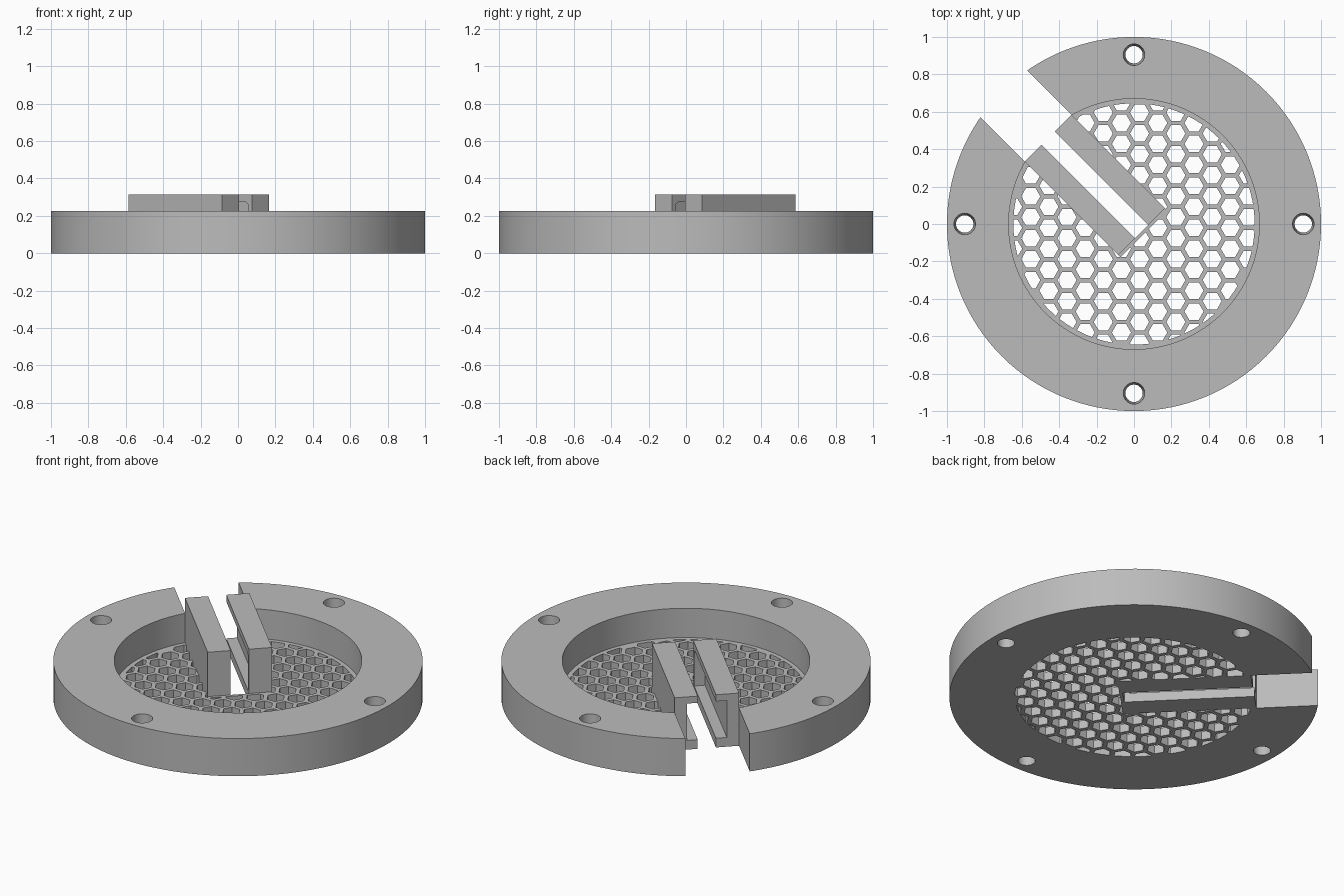
import bpy, bmesh, math
from mathutils import Matrix

if "Cube" in bpy.data.objects:
    bpy.data.objects.remove(bpy.data.objects["Cube"])

grey = bpy.data.materials.new("light grey")
grey.diffuse_color = (0.5, 0.5, 0.5, 1)
grey.use_nodes = True
grey.node_tree.nodes["Principled BSDF"].inputs["Base Color"].default_value = grey.diffuse_color

TURN = Matrix.Rotation(math.radians(135), 4, 'Z')   # slot runs to the back left
RIM_H, FLOOR_H, RAIL_H = 0.225, 0.05, 0.315
HOLE_R, HALF_SLOT, HALF_GAP = 0.67, 0.177, 0.05
RAIL_A, RAIL_B = -0.057, 0.65


def finish(name, bm):
    bmesh.ops.recalc_face_normals(bm, faces=bm.faces)
    me = bpy.data.meshes.new(name)
    bm.to_mesh(me)
    bm.free()
    me.materials.append(grey)
    ob = bpy.data.objects.new(name, me)
    bpy.context.collection.objects.link(ob)
    return ob


def add_prism(bm, pts, offset):
    """Extrude a closed 3D outline along an offset."""
    face = bm.faces.new([bm.verts.new(p) for p in pts])
    ext = bmesh.ops.extrude_face_region(bm, geom=[face], use_keep_orig=True)
    moved = [g for g in ext["geom"] if isinstance(g, bmesh.types.BMVert)]
    bmesh.ops.translate(bm, verts=moved, vec=offset)


def prism(name, pts, offset):
    bm = bmesh.new()
    add_prism(bm, pts, offset)
    return finish(name, bm)


def box(name, x0, x1, y0, y1, z0, z1):
    ob = prism(name, [(x0, y0, z0), (x1, y0, z0), (x1, y1, z0), (x0, y1, z0)], (0, 0, z1 - z0))
    ob.data.transform(TURN)
    return ob


def circle(r, n, z, cx=0, cy=0, phase=0):
    return [(cx + r * math.cos(phase + math.tau * i / n),
             cy + r * math.sin(phase + math.tau * i / n), z) for i in range(n)]


def boolean(ob, cutter, op='DIFFERENCE'):
    m = ob.modifiers.new("cut", 'BOOLEAN')
    m.operation, m.solver, m.object = op, 'EXACT', cutter
    bpy.context.view_layer.objects.active = ob
    bpy.ops.object.modifier_apply(modifier=m.name)
    bpy.data.objects.remove(cutter)


def smooth(ob):
    bpy.ops.object.select_all(action='DESELECT')
    ob.select_set(True)
    bpy.context.view_layer.objects.active = ob
    bpy.ops.object.shade_smooth_by_angle(angle=math.radians(30))


# Outer rim with centre opening, four tapered screw holes and the slot
rim = prism("rim", circle(1, 128, 0), (0, 0, RIM_H))
boolean(rim, prism("opening_cutter", circle(HOLE_R, 128, -0.1), (0, 0, 1)))
bm = bmesh.new()
for k in range(4):
    a = k * math.pi / 2
    pos = Matrix.Translation((0.905 * math.cos(a), 0.905 * math.sin(a), RIM_H / 2))
    bmesh.ops.create_cone(bm, cap_ends=True, segments=32, radius1=0.046, radius2=0.058,
                          depth=RIM_H + 0.02, matrix=pos)
boolean(rim, finish("screw_hole_cutter", bm))
boolean(rim, box("slot_cutter", 0.3, 1.2, -HALF_SLOT, HALF_SLOT, -0.1, 0.5))
smooth(rim)

# Honeycomb floor: hexagons clipped to a circle and kept clear of the rails
floor = prism("honeycomb_floor", circle(HOLE_R, 128, 0), (0, 0, FLOOR_H))
PITCH = 0.112
COL = PITCH * math.sqrt(3) / 2
bm = bmesh.new()
for i in range(-8, 9):
    for j in range(-8, 9):
        x = 0.03 + i * COL
        y = 0.036 + (j + (i % 2) / 2) * PITCH
        if math.hypot(x, y) < 0.68:
            add_prism(bm, circle(0.051, 6, -0.05, x, y), (0, 0, 0.2))
hexes = finish("hexagon_cutter", bm)
boolean(hexes, prism("clip", circle(0.645, 128, -0.1), (0, 0, 0.4)), 'INTERSECT')
boolean(hexes, box("pad", -0.075, 1, -HALF_SLOT, HALF_SLOT, -0.2, 0.5))
boolean(floor, hexes)
boolean(floor, box("rail_seat", RAIL_A, 1, -HALF_SLOT, HALF_SLOT, -0.2, 0.5))
smooth(floor)

# Two rails with facing grooves, closed at the inner end with a rounded corner
G0, G1, GZ0, GZ1, GR = -0.03, 0.8, 0.055, 0.275, 0.03
for name, s in (("right_rail", -1), ("left_rail", 1)):
    y0, y1 = sorted((s * HALF_GAP, s * HALF_SLOT))
    rail = box(name, RAIL_A, RAIL_B, y0, y1, 0, RAIL_H)
    outline = [(G1, -0.11, GZ1), (G1, -0.11, GZ0), (G0, -0.11, GZ0)]
    for k in range(7):
        a = math.pi - k * math.pi / 12
        outline.append((G0 + GR + GR * math.cos(a), -0.11, GZ1 - GR + GR * math.sin(a)))
    groove = prism("groove_cutter", outline, (0, 0.22, 0))
    groove.data.transform(TURN)
    boolean(rail, groove)
    smooth(rail)
